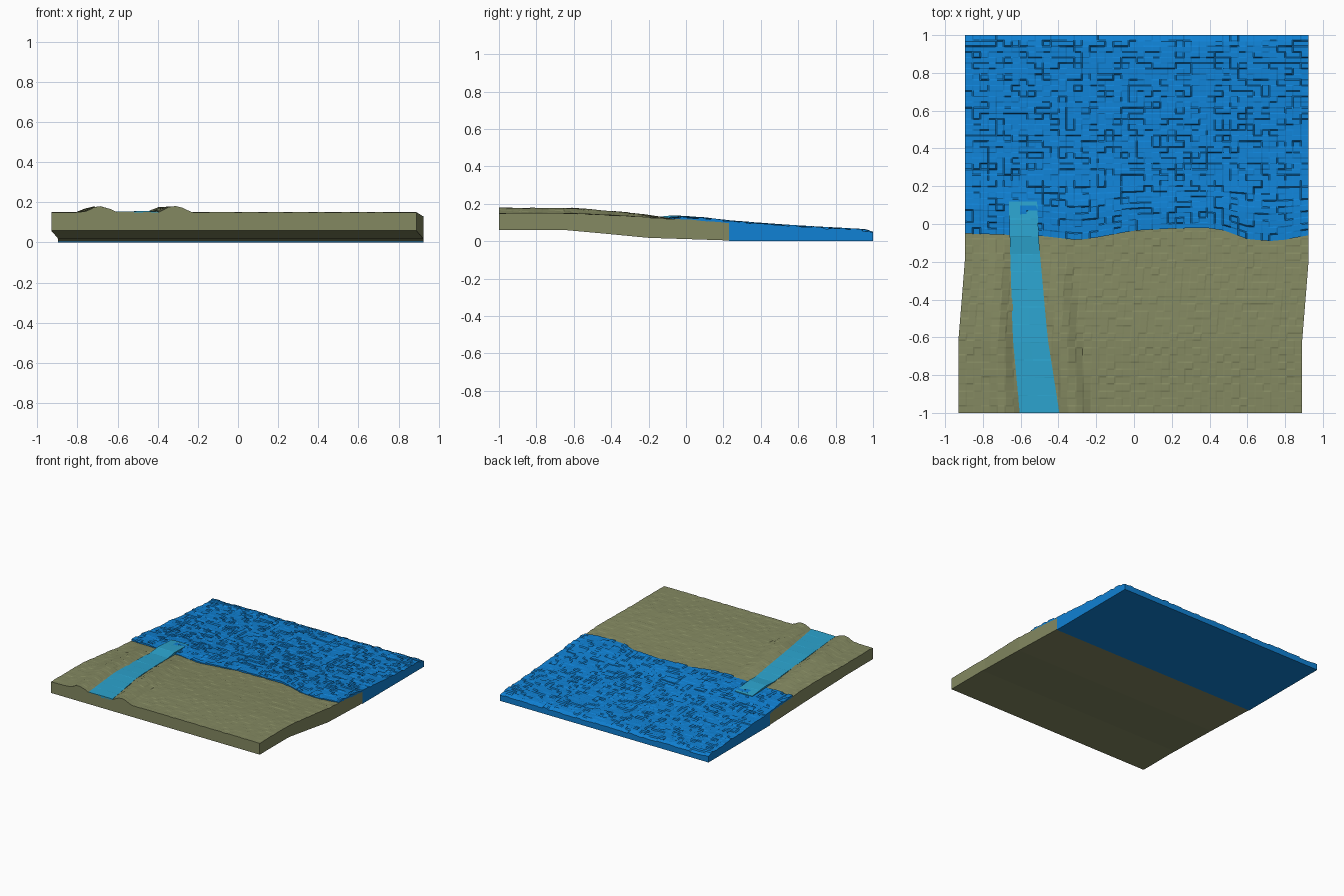
import bpy, bmesh, random

if "Cube" in bpy.data.objects:
    bpy.data.objects.remove(bpy.data.objects["Cube"])

def interp(pts, t):
    """Piecewise linear lookup in a profile."""
    if t <= pts[0][0]:
        return pts[0][1]
    for (a, va), (b, vb) in zip(pts, pts[1:]):
        if t <= b:
            return va + (vb - va) * (t - a) / (b - a)
    return pts[-1][1]

LAND_TOP = [(-1, .15), (-.62, .15), (-.4, .14), (-.15, .124), (0, .116), (.23, .098)]
LAND_BOTTOM = [(-1, .06), (-.65, .06), (-.45, .042), (-.2, .018), (.23, .004)]
SEA_TOP = [(-.09, .127), (.08, .125), (.23, .107), (.5, .086), (.75, .071), (.96, .06), (1, .045)]
SHIFT = [(-.62, -.02), (-.4, -.002), (-.2, .014)]
SHORE = [(-.91, -.05), (-.5, -.062), (-.3, -.085), (-.2, -.072), (0, -.035), (.2, -.024),
         (.38, -.02), (.48, -.035), (.6, -.08), (.72, -.09), (.8, -.083), (.92, -.06)]
RIVER_MID = [(-1, -.5), (-.6, -.55), (-.1, -.58), (.12, -.588)]
RIVER_HALF = [(-1, .105), (-.6, .092), (-.1, .077), (.12, .075)]
BANK = [(-1, .03), (-.55, .028), (-.25, .017), (-.05, 0)]

def steps(a, b, n, gap):
    """Pairs of lines so every cell stays flat with a steep step to the next."""
    d = (b - a) / n
    return [v for i in range(n) for v in
            (a + i * d + (gap if i else 0), a + (i + 1) * d - (gap if i < n - 1 else 0))]

def slab(name, us, vs, place, top, bottom, amp, color, seed):
    rnd = random.Random(seed)
    noise = {}
    bm = bmesh.new()
    T, B = [], []
    for i, u in enumerate(us):
        T.append([])
        B.append([])
        for j, v in enumerate(vs):
            x, y = place(u, v)
            key = (i // 2, j // 2)
            if key not in noise:
                noise[key] = rnd.uniform(-amp, amp)
            T[-1].append(bm.verts.new((x, y, top(x, y) + noise[key])))
            B[-1].append(bm.verts.new((x, y, bottom(x, y))))
    n, m = len(us), len(vs)
    for i in range(n - 1):
        for j in range(m - 1):
            bm.faces.new((T[i][j], T[i+1][j], T[i+1][j+1], T[i][j+1]))
            bm.faces.new((B[i][j], B[i][j+1], B[i+1][j+1], B[i+1][j]))
    # side walls
    rim = ([(i, 0) for i in range(n)] + [(n-1, j) for j in range(1, m)] +
           [(i, m-1) for i in range(n-2, -1, -1)] + [(0, j) for j in range(m-2, 0, -1)])
    for (a, b), (c, d) in zip(rim, rim[1:] + rim[:1]):
        bm.faces.new((T[a][b], B[a][b], B[c][d], T[c][d]))
    bmesh.ops.recalc_face_normals(bm, faces=bm.faces[:])
    me = bpy.data.meshes.new(name)
    bm.to_mesh(me)
    bm.free()
    ob = bpy.data.objects.new(name, me)
    bpy.context.collection.objects.link(ob)
    mat = bpy.data.materials.new(name + "_color")
    mat.diffuse_color = color
    mat.use_nodes = True
    mat.node_tree.nodes["Principled BSDF"].inputs["Base Color"].default_value = mat.diffuse_color
    me.materials.append(mat)

# land with raised river banks
def land_z(x, y):
    z = interp(LAND_TOP, y)
    off = abs(x - interp(RIVER_MID, y)) - interp(RIVER_HALF, y)
    return z + interp(BANK, y) * interp([(0, 0), (.05, .85), (.08, 1), (.11, .85), (.17, 0)], off)

slab("land", steps(-.91, .91, 44, .004), steps(-1, .23, 32, .004),
     lambda u, v: (u + interp(SHIFT, v), v), land_z,
     lambda x, y: interp(LAND_BOTTOM, y), .0018, (.23, .25, .12, 1), 1)

# sea: thin over the shore, full depth beyond the land
def sea_place(u, v):
    x = u + .014
    fade = max(0, (.23 - v) / .28)
    return x, v + (interp(SHORE, x) + .05) * fade

slab("sea", steps(-.91, .91, 44, .004),
     steps(-.05, .2295, 9, .003) + steps(.231, 1, 26, .003), sea_place,
     lambda x, y: interp(SEA_TOP, y),
     lambda x, y: interp(LAND_TOP, y) - .004 if y < .23 else 0,
     .0055, (.005, .22, .66, 1), 2)

# river running down into the sea
slab("river", [-1, -.5, 0, .5, 1], steps(-1, .12, 12, .002),
     lambda u, v: (interp(RIVER_MID, v) + u * interp(RIVER_HALF, v), v),
     lambda x, y: interp(LAND_TOP, y) + .005 + (.013 if y > -.12 else 0),
     lambda x, y: interp(LAND_TOP, y) - .01,
     .001, (.025, .37, .62, 1), 3)
